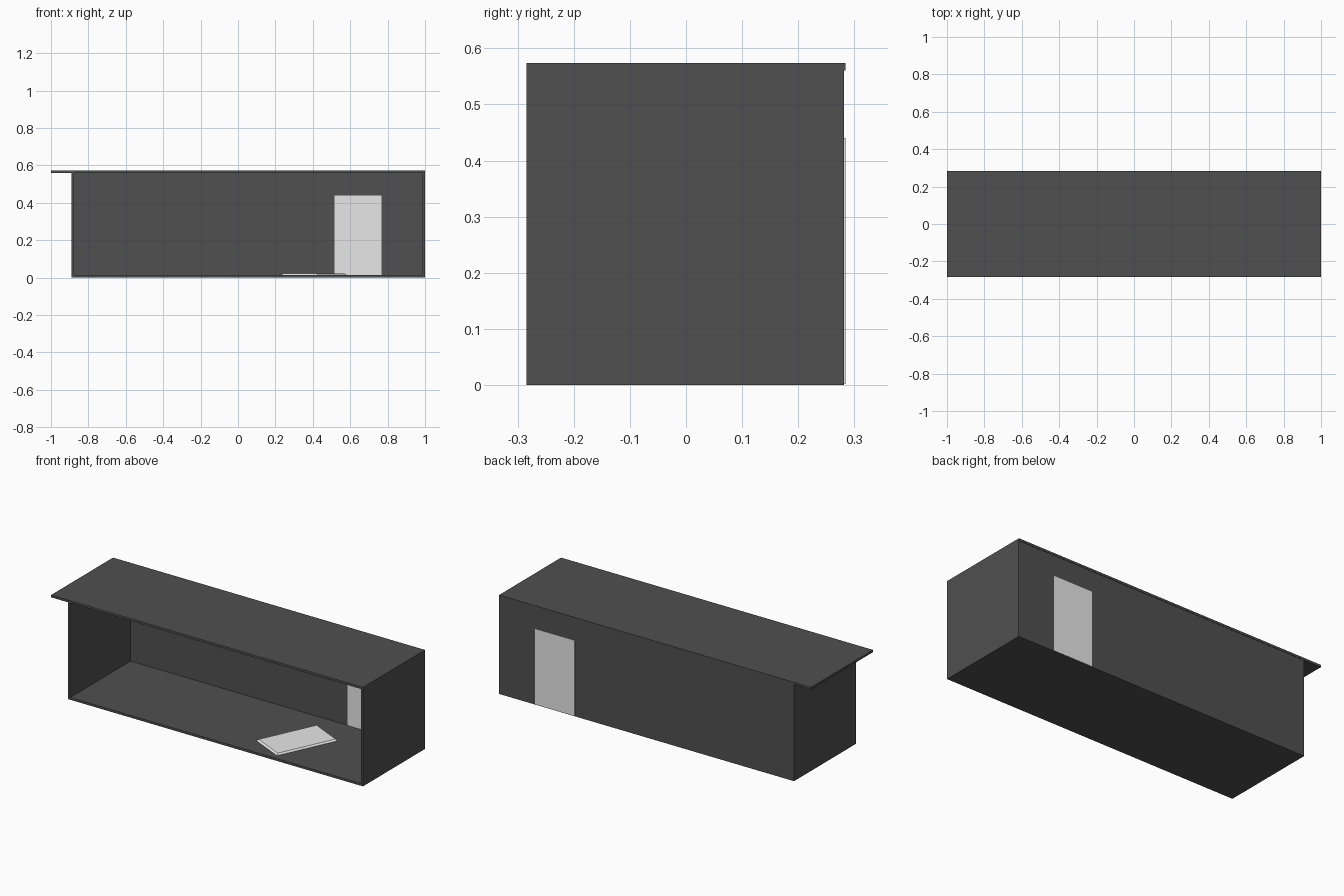
import bpy
import bmesh
from math import radians

cube = bpy.data.objects.get("Cube")
if cube:
    bpy.data.objects.remove(cube)


def material(name, value):
    mat = bpy.data.materials.new(name)
    mat.use_nodes = True
    colour = (value, value, value, 1)
    mat.diffuse_color = colour
    mat.node_tree.nodes["Principled BSDF"].inputs["Base Color"].default_value = colour
    return mat


dark = material("dark_grey", 0.08)
light = material("light_grey", 0.8)


def box(name, low, high, mat):
    """Box spanning two opposite corners."""
    bm = bmesh.new()
    bmesh.ops.create_cube(bm, size=1)
    for v in bm.verts:
        v.co = [h if c > 0 else l for c, l, h in zip(v.co, low, high)]
    mesh = bpy.data.meshes.new(name)
    bm.to_mesh(mesh)
    bm.free()
    mesh.materials.append(mat)
    obj = bpy.data.objects.new(name, mesh)
    bpy.context.collection.objects.link(obj)
    return obj


LEFT, RIGHT = -0.89, 1.0
FRONT, BACK = -0.284, 0.282
TOP, T = 0.574, 0.013

# Shell, open at the front, with the roof overhanging one end
box("floor", (LEFT, FRONT, 0), (RIGHT, BACK, T), dark)
box("roof", (-1, FRONT, TOP - T), (RIGHT, 0.284, TOP), dark)
box("right_wall", (LEFT, FRONT, T), (LEFT + T, BACK, TOP - T), dark)
box("left_wall", (RIGHT - T, FRONT, T), (RIGHT, BACK, TOP - T), dark)
box("back_wall", (LEFT + T, BACK - T, T), (RIGHT - T, BACK, TOP - T), dark)

# Door, seen from both sides of the back wall
box("door_inside", (0.515, BACK - T - 0.002, T), (0.768, BACK - T, 0.44), light)
box("door_outside", (0.515, BACK, 0.002), (0.768, 0.284, 0.44), light)

# Thin mat lying turned on the floor, its top slightly narrower than its base
mat_obj = box("floor_mat", (-0.108, -0.185, 0), (0.108, 0.185, 0.009), light)
for v in mat_obj.data.vertices:
    if v.co.z > 0.001:
        v.co.x *= 0.92
        v.co.y *= 0.95
mat_obj.location = (0.407, -0.04, T)
mat_obj.rotation_euler.z = radians(-25)
